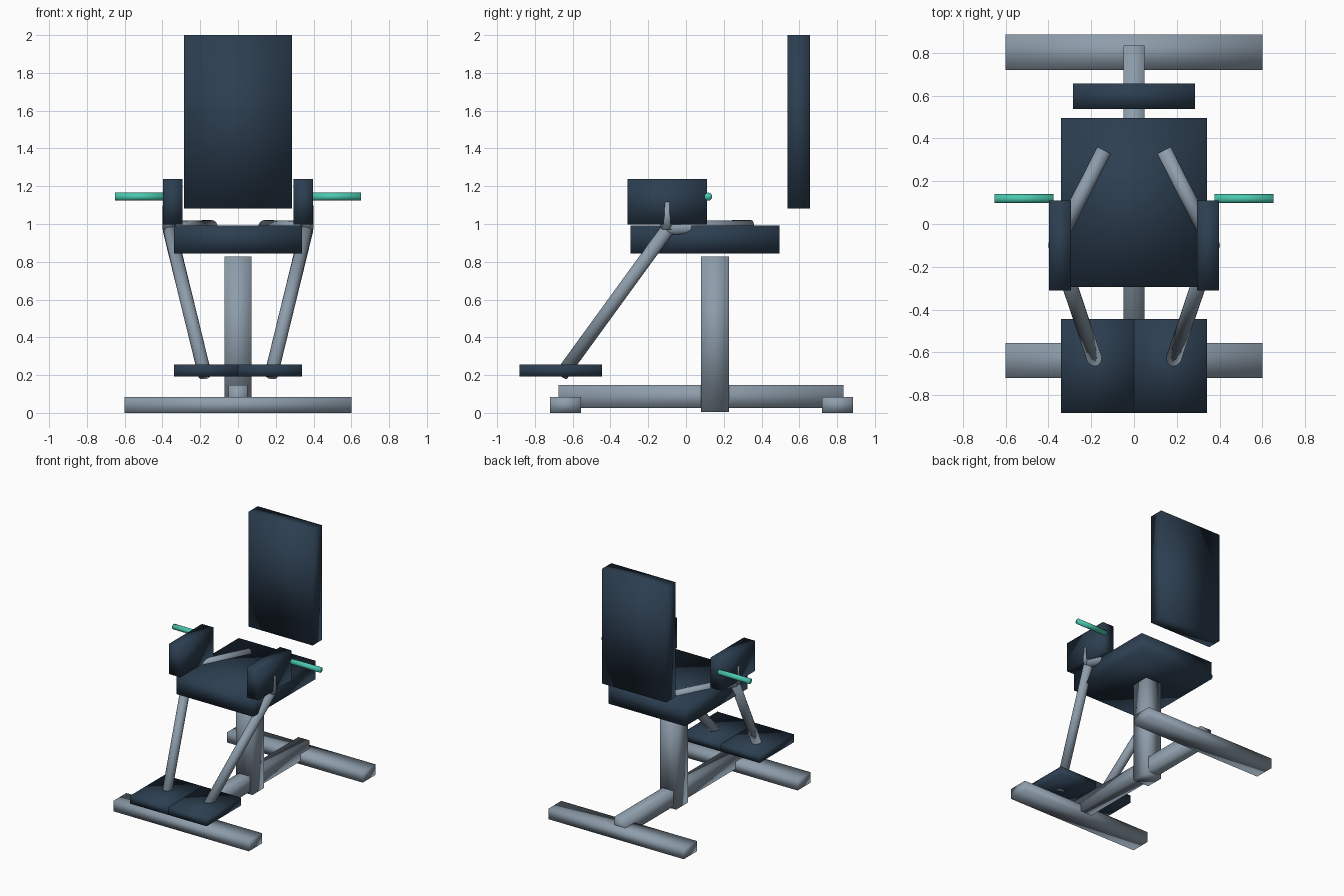
import bpy
from mathutils import Vector

if "Cube" in bpy.data.objects:
    bpy.data.objects.remove(bpy.data.objects["Cube"])


def material(name, rgb):
    m = bpy.data.materials.new(name)
    m.diffuse_color = (*rgb, 1)
    m.use_nodes = True
    m.node_tree.nodes["Principled BSDF"].inputs["Base Color"].default_value = m.diffuse_color
    return m


NAVY = material("navy padding", (0.025, 0.048, 0.080))
STEEL = material("grey steel", (0.27, 0.34, 0.41))
GREEN = material("mint grip", (0.07, 0.58, 0.43))


def finish(name, mat):
    ob = bpy.context.object
    ob.name = name
    ob.data.materials.append(mat)
    bpy.ops.object.shade_smooth()
    return ob


def box(name, mat, x, y, z):
    """Block spanning the given (min, max) ranges."""
    bpy.ops.mesh.primitive_cube_add(size=1, location=[sum(r) / 2 for r in (x, y, z)])
    ob = finish(name, mat)
    ob.scale = [r[1] - r[0] for r in (x, y, z)]
    bpy.ops.object.transform_apply(location=False, rotation=False, scale=True)


def rod(name, mat, a, b, radius):
    """Round bar from a to b."""
    a, b = Vector(a), Vector(b)
    bpy.ops.mesh.primitive_cylinder_add(vertices=20, radius=radius, depth=(b - a).length,
                                        location=(a + b) / 2)
    ob = finish(name, mat)
    ob.rotation_euler = (b - a).to_track_quat('Z', 'Y').to_euler()


# Frame
box("front_foot", STEEL, (-0.6, 0.6), (-0.72, -0.555), (0, 0.083))
box("rear_foot", STEEL, (-0.6, 0.6), (0.72, 0.885), (0, 0.083))
box("base_rail", STEEL, (-0.05, 0.05), (-0.675, 0.835), (0.025, 0.147))
box("seat_post", STEEL, (-0.072, 0.072), (0.08, 0.228), (0.004, 0.827))

# Cushions
box("seat", NAVY, (-0.34, 0.34), (-0.295, 0.495), (0.845, 0.992))
box("backrest", NAVY, (-0.285, 0.285), (0.537, 0.657), (1.083, 2.0))

# Mirrored thigh pads, linkage, foot plates and grips
for s, side in ((-1, "left"), (1, "right")):
    def span(a, b):
        return tuple(sorted((s * a, s * b)))

    box(side + "_thigh_pad", NAVY, span(0.295, 0.396), (-0.31, 0.11), (0.997, 1.237))
    box(side + "_foot_plate", NAVY, span(0, 0.34), (-0.882, -0.445), (0.193, 0.255))
    rod(side + "_upper_link", STEEL, (s * 0.14, 0.345, 0.985), (s * 0.365, -0.1, 0.98), 0.036)
    rod(side + "_lower_link", STEEL, (s * 0.175, -0.66, 0.2), (s * 0.363, -0.1, 0.97), 0.036)
    rod(side + "_pad_stem", STEEL, (s * 0.366, -0.1, 0.97), (s * 0.363, -0.1, 1.115), 0.035)
    rod(side + "_grip", GREEN, (s * 0.375, 0.118, 1.145), (s * 0.652, 0.118, 1.145), 0.021)
